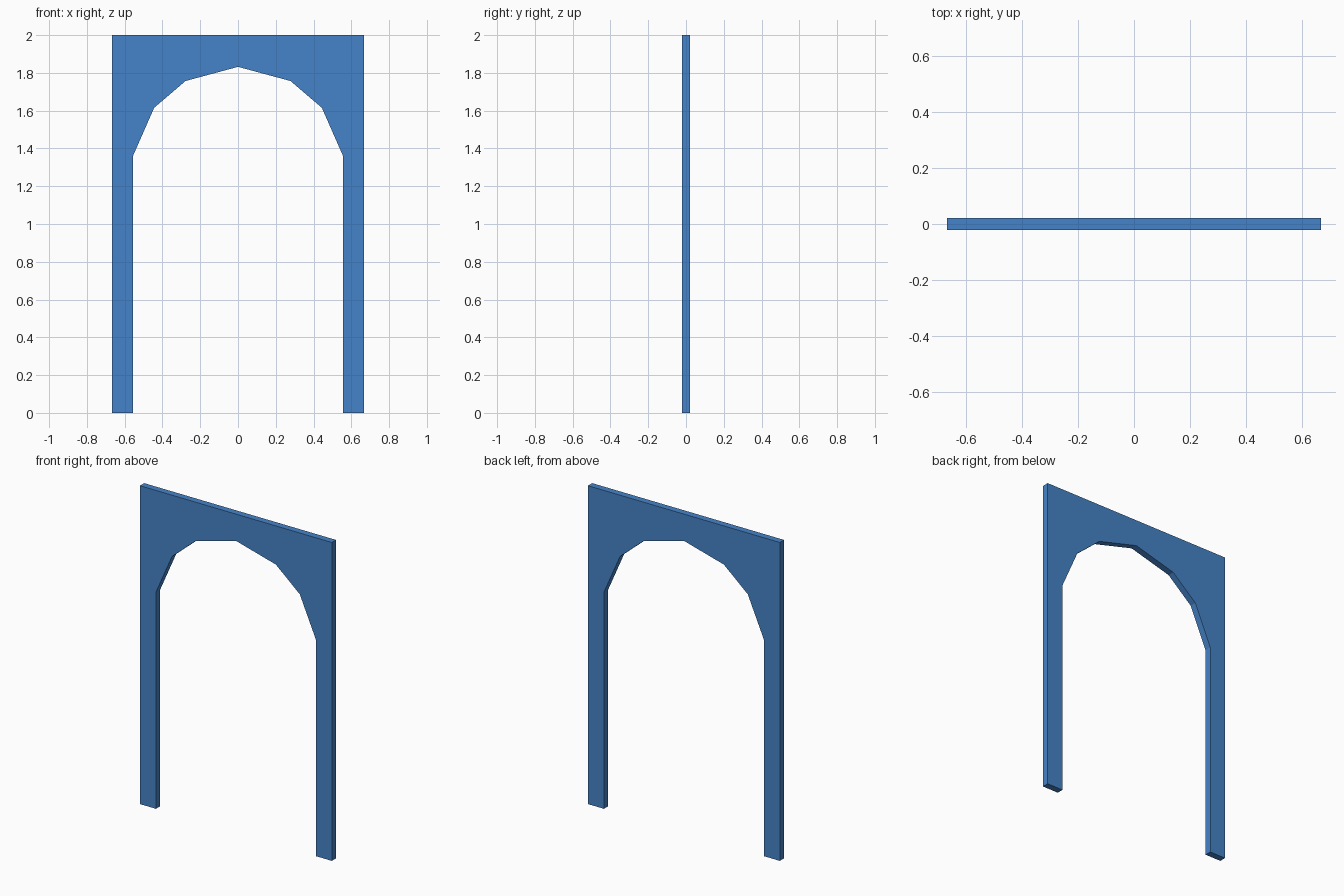
import bpy
import bmesh

if "Cube" in bpy.data.objects:
    bpy.data.objects.remove(bpy.data.objects["Cube"])

HALF_DEPTH = 0.021
HALF_WIDTH = 0.667
HEIGHT = 2.0

# Right half of the faceted opening, from the floor up to the springing and crown
opening = [(0.556, 0.0), (0.556, 1.36), (0.444, 1.615), (0.278, 1.757)]
crown = (0.0, 1.832)

# Full outline: outer frame, then the mirrored opening
outline = [(-HALF_WIDTH, 0), (-0.556, 0)]
outline += [(-x, z) for x, z in opening[1:]] + [crown] + opening[::-1]
outline += [(HALF_WIDTH, 0), (HALF_WIDTH, HEIGHT), (-HALF_WIDTH, HEIGHT)]

# Extrude the outline through the thickness
bm = bmesh.new()
face = bm.faces.new([bm.verts.new((x, -HALF_DEPTH, z)) for x, z in outline])
extruded = bmesh.ops.extrude_face_region(bm, geom=[face], use_keep_orig=True)
moved = [g for g in extruded["geom"] if isinstance(g, bmesh.types.BMVert)]
bmesh.ops.translate(bm, vec=(0, 2 * HALF_DEPTH, 0), verts=moved)
bmesh.ops.recalc_face_normals(bm, faces=bm.faces)

mesh = bpy.data.meshes.new("arch_frame")
bm.to_mesh(mesh)
bm.free()
frame = bpy.data.objects.new("arch_frame", mesh)
bpy.context.collection.objects.link(frame)

# Blue finish
blue = bpy.data.materials.new("blue_paint")
blue.diffuse_color = (0.06, 0.23, 0.58, 1)
blue.use_nodes = True
blue.node_tree.nodes["Principled BSDF"].inputs["Base Color"].default_value = blue.diffuse_color
mesh.materials.append(blue)
